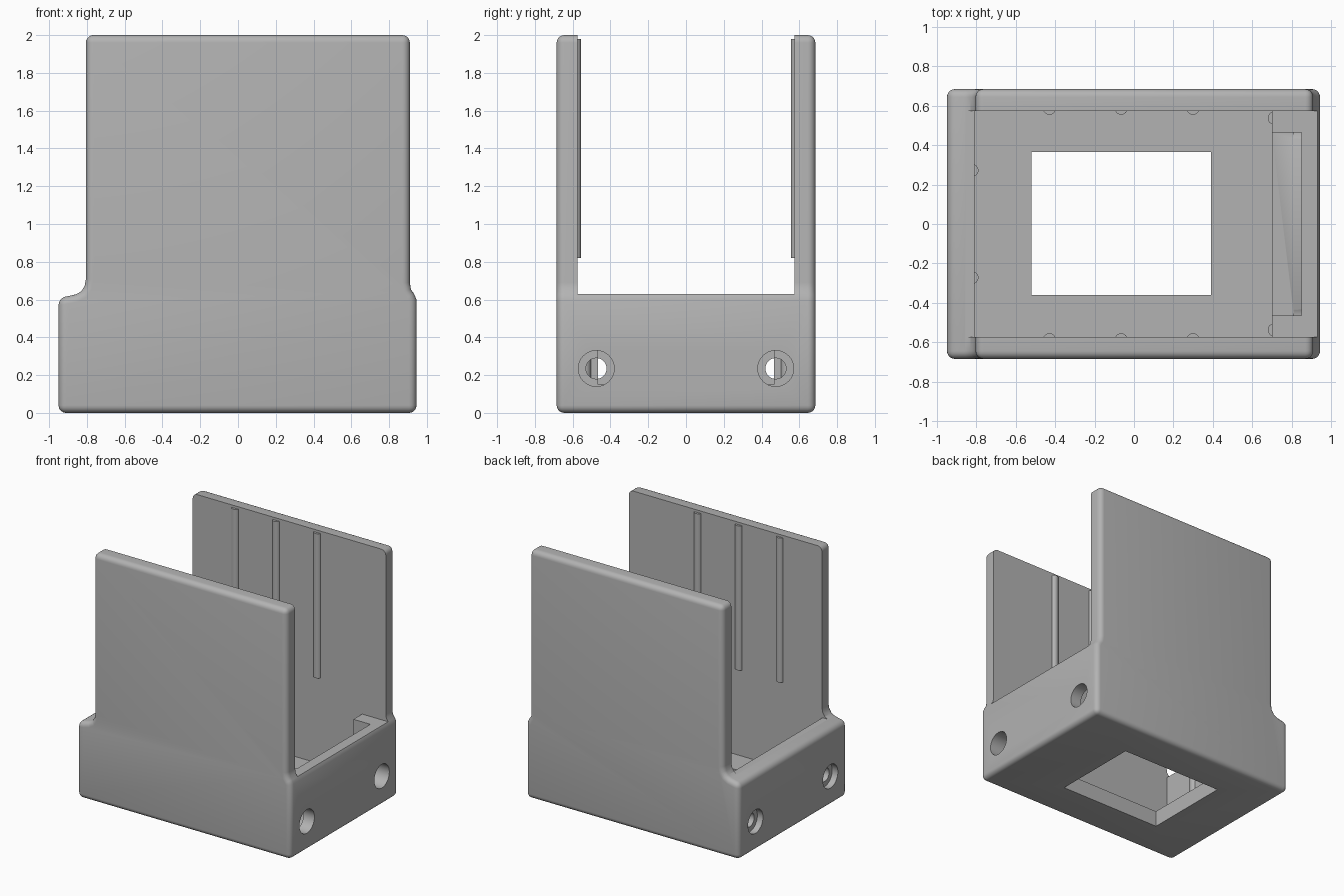
import bpy, bmesh, math

cube = bpy.data.objects.get("Cube")
if cube:
    bpy.data.objects.remove(cube, do_unlink=True)

# Single plain material
grey = bpy.data.materials.new("plain_grey")
grey.use_nodes = True
GREY = (0.45, 0.45, 0.45, 1)
grey.diffuse_color = GREY
grey.node_tree.nodes["Principled BSDF"].inputs["Base Color"].default_value = GREY


def finish(bm, name):
    bmesh.ops.recalc_face_normals(bm, faces=bm.faces)
    mesh = bpy.data.meshes.new(name)
    bm.to_mesh(mesh)
    bm.free()
    ob = bpy.data.objects.new(name, mesh)
    bpy.context.collection.objects.link(ob)
    mesh.materials.append(grey)
    return ob


def box(name, x0, x1, y0, y1, z0, z1):
    bm = bmesh.new()
    bmesh.ops.create_cube(bm, size=1)
    for v in bm.verts:
        v.co = (x1 if v.co.x > 0 else x0, y1 if v.co.y > 0 else y0,
                z1 if v.co.z > 0 else z0)
    return finish(bm, name)


def cylinder(name, radius, length, location, along_x=False):
    bm = bmesh.new()
    bmesh.ops.create_cone(bm, cap_ends=True, segments=32, radius1=radius,
                          radius2=radius, depth=length)
    ob = finish(bm, name)
    ob.location = location
    if along_x:
        ob.rotation_euler.y = math.pi / 2
    return ob


def select_only(ob):
    bpy.ops.object.select_all(action='DESELECT')
    ob.select_set(True)
    bpy.context.view_layer.objects.active = ob


def apply(ob, mod):
    select_only(ob)
    bpy.ops.object.modifier_apply(modifier=mod.name)


def cut(ob, cutter):
    mod = ob.modifiers.new("cut", 'BOOLEAN')
    mod.operation = 'DIFFERENCE'
    mod.solver = 'EXACT'
    mod.object = cutter
    bpy.context.view_layer.update()
    apply(ob, mod)
    bpy.data.objects.remove(cutter, do_unlink=True)


def smooth(ob):
    select_only(ob)
    bpy.ops.object.shade_smooth_by_angle(angle=math.radians(30))


HALF_Y = 0.685    # outer half depth
WALL_Y = 0.575    # inner face of the tall walls
RIM_Z = 0.63      # top of the low end walls
FLOOR_Z = 0.13

# Outer body: stepped side profile pulled through the depth, then rounded
profile = [(-0.95, 0), (0.945, 0), (0.945, 0.6), (0.932, 0.63), (0.915, 0.655),
           (0.91, 0.69), (0.91, 2), (-0.805, 2), (-0.805, 0.71), (-0.812, 0.672),
           (-0.83, 0.643), (-0.86, 0.627), (-0.9, 0.618), (-0.95, 0.61)]
bm = bmesh.new()
face = bm.faces.new([bm.verts.new((x, -HALF_Y, z)) for x, z in profile])
pulled = bmesh.ops.extrude_face_region(bm, geom=[face])["geom"]
for v in pulled:
    if isinstance(v, bmesh.types.BMVert):
        v.co.y = HALF_Y
body = finish(bm, "holder_body")
bevel = body.modifiers.new("round", 'BEVEL')
bevel.width = 0.04
bevel.segments = 5
bevel.limit_method = 'ANGLE'
bevel.angle_limit = math.radians(40)
apply(body, bevel)

# Open channel, inner cavity, end pocket and floor window
cut(body, box("channel_cut", -1.2, 1.2, -WALL_Y, WALL_Y, RIM_Z, 2.3))
cut(body, box("cavity_cut", -0.81, 0.7, -WALL_Y, WALL_Y, FLOOR_Z, 0.9))
cut(body, box("pocket_cut", 0.6, 0.85, -0.465, 0.465, FLOOR_Z + 0.02, 0.9))
cut(body, box("window_cut", -0.52, 0.39, -0.36, 0.365, -0.3, 0.5))

# Counterbored screw holes in both end walls
for y in (-0.475, 0.475):
    cut(body, cylinder("bore", 0.095, 0.3, (0.96, y, 0.235), True))
    cut(body, cylinder("pilot", 0.055, 0.2, (0.82, y, 0.235), True))
    cut(body, cylinder("bore", 0.095, 0.3, (-1.05, y, 0.235), True))
    cut(body, cylinder("pilot", 0.055, 0.5, (-0.9, y, 0.235), True))
smooth(body)

# Slim guide ribs on the inside of the tall walls
for side, label in ((-1, "front"), (1, "back")):
    for i, x in enumerate((-0.43, -0.065, 0.3)):
        smooth(cylinder(f"{label}_guide_rib_{i + 1}", 0.032, 1.16,
                        (x, side * (WALL_Y + 0.012), 1.4)))
    # Short ribs on the end walls
    low = RIM_Z - FLOOR_Z - 0.02
    mid = FLOOR_Z + low / 2
    smooth(cylinder(f"{label}_right_end_rib", 0.032, low, (-0.822, side * 0.272, mid)))
    smooth(cylinder(f"{label}_left_end_rib", 0.035, low, (0.715, side * 0.538, mid)))
